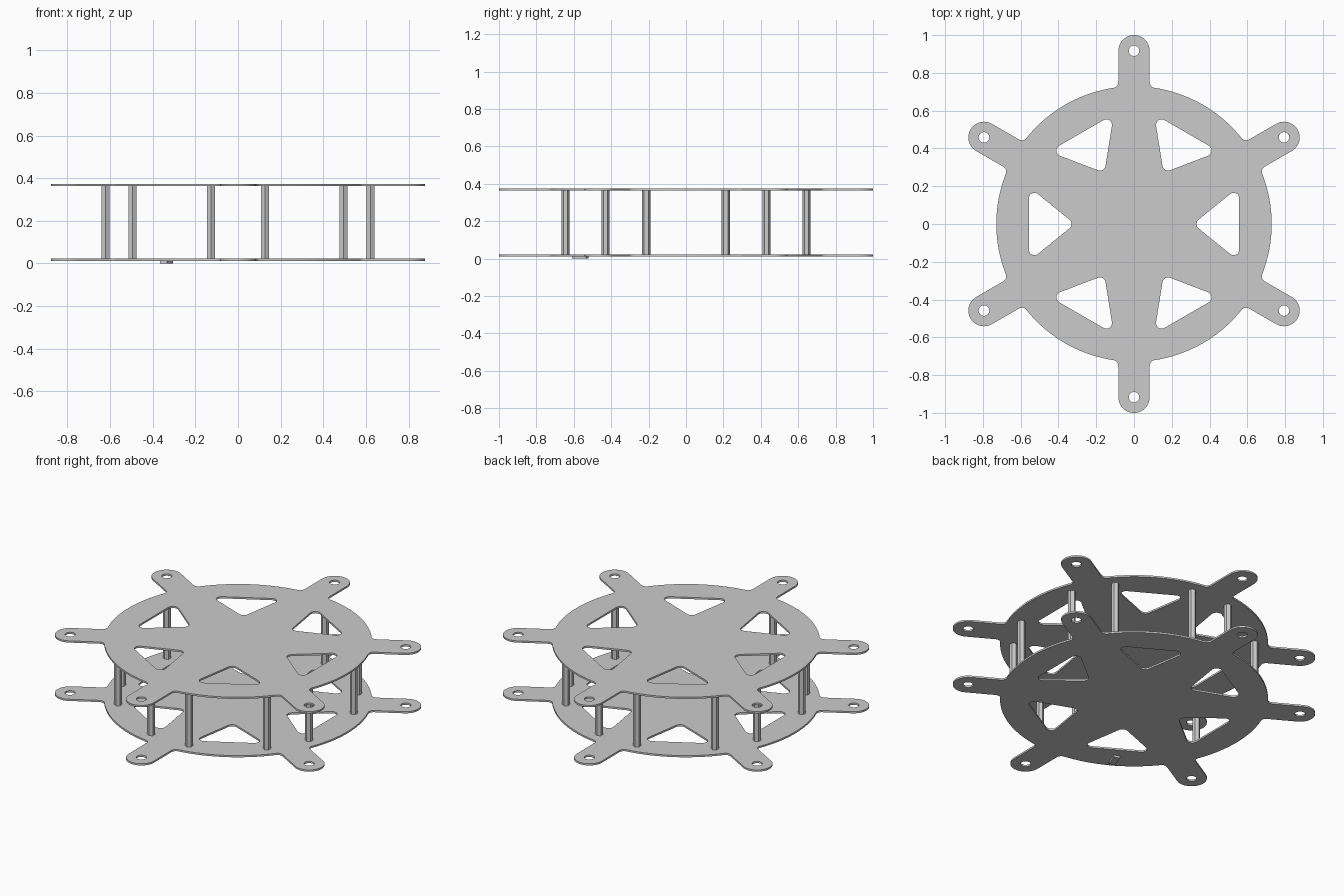
import bpy, bmesh
from math import sin, cos, pi, radians, atan2, sqrt

if "Cube" in bpy.data.objects:
    bpy.data.objects.remove(bpy.data.objects["Cube"])

R, W, F = 0.729, 0.083, 0.03        # disc radius, arm half width, fillet radius
ARM, HOLE = 0.917, 0.028            # arm end centre distance, bolt hole radius
T = 0.0105                          # plate thickness
Z_LOW, Z_TOP = 0.0125, 0.363        # undersides of the plates


def arc(cx, cy, r, a0, a1, n):
    return [(cx + r * cos(a0 + (a1 - a0) * i / n), cy + r * sin(a0 + (a1 - a0) * i / n))
            for i in range(n + 1)]


def rot(pts, a):
    return [(x * cos(a) - y * sin(a), x * sin(a) + y * cos(a)) for x, y in pts]


def plate_loops():
    # One arm along +x with filleted roots, followed by the rim to the next arm
    cy = W + F
    cx = sqrt((R + F) ** 2 - cy ** 2)
    t = atan2(cy, cx)
    sector = arc(cx, -cy, F, pi - t, pi / 2, 8)
    sector += arc(ARM, 0, W, -pi / 2, pi / 2, 24)
    sector += arc(cx, cy, F, -pi / 2, -pi + t, 8)
    sector += arc(0, 0, R, t, pi / 3 - t, 20)[1:-1]
    # Rounded triangular window along +x
    r, ax, bx, by = 0.03, 0.361, 0.527, 0.135
    n = pi / 2 + atan2(by, bx - ax)
    window = arc(ax, 0, r, n, 2 * pi - n, 10)
    window += arc(bx, -by, r, -n, 0, 10)
    window += arc(bx, by, r, 0, n, 10)
    hole = arc(ARM, 0, HOLE, 0, 2 * pi, 28)[:-1]
    outline, holes = [], []
    for k in range(6):
        a = k * pi / 3
        outline += rot(sector, a + pi / 6)
        holes += [rot(window, a), rot(hole, a + pi / 6)]
    return [outline] + holes


def make_plate(name, z):
    cu = bpy.data.curves.new(name, 'CURVE')
    cu.dimensions = '2D'
    cu.fill_mode = 'BOTH'
    cu.extrude = T / 2
    for pts in plate_loops():
        sp = cu.splines.new('POLY')
        sp.points.add(len(pts) - 1)
        for p, (x, y) in zip(sp.points, pts):
            p.co = (x, y, 0, 1)
        sp.use_cyclic_u = True
    ob = bpy.data.objects.new(name, cu)
    bpy.context.collection.objects.link(ob)
    ob.location.z = z + T / 2
    bpy.ops.object.select_all(action='DESELECT')
    ob.select_set(True)
    bpy.context.view_layer.objects.active = ob
    bpy.ops.object.convert(target='MESH')
    ob = bpy.context.view_layer.objects.active
    # Weld caps to walls
    bm = bmesh.new()
    bm.from_mesh(ob.data)
    bmesh.ops.remove_doubles(bm, verts=bm.verts, dist=1e-5)
    bmesh.ops.recalc_face_normals(bm, faces=bm.faces)
    bm.to_mesh(ob.data)
    bm.free()
    bpy.ops.object.shade_smooth_by_angle(angle=radians(30))
    return ob


make_plate("lower_plate", Z_LOW)
make_plate("upper_plate", Z_TOP)

# Hexagonal standoffs, a pair at the root of each arm
h = Z_TOP - Z_LOW - T
for k in range(6):
    for side, d in (("a", -11.1), ("b", 11.1)):
        a = radians(30 + 60 * k + d)
        bpy.ops.mesh.primitive_cylinder_add(
            vertices=6, radius=0.0215, depth=h,
            location=(0.656 * cos(a), 0.656 * sin(a), Z_LOW + T + h / 2))
        bpy.context.object.name = f"standoff_{k + 1}{side}"

# Small plain raised pad under the lower plate
bpy.ops.mesh.primitive_cube_add(size=1, location=(-0.335, -0.565, Z_LOW / 2))
pad = bpy.context.object
pad.name = "underside_pad"
pad.scale = (0.035, 0.08, Z_LOW)
pad.rotation_euler.z = radians(-20)
